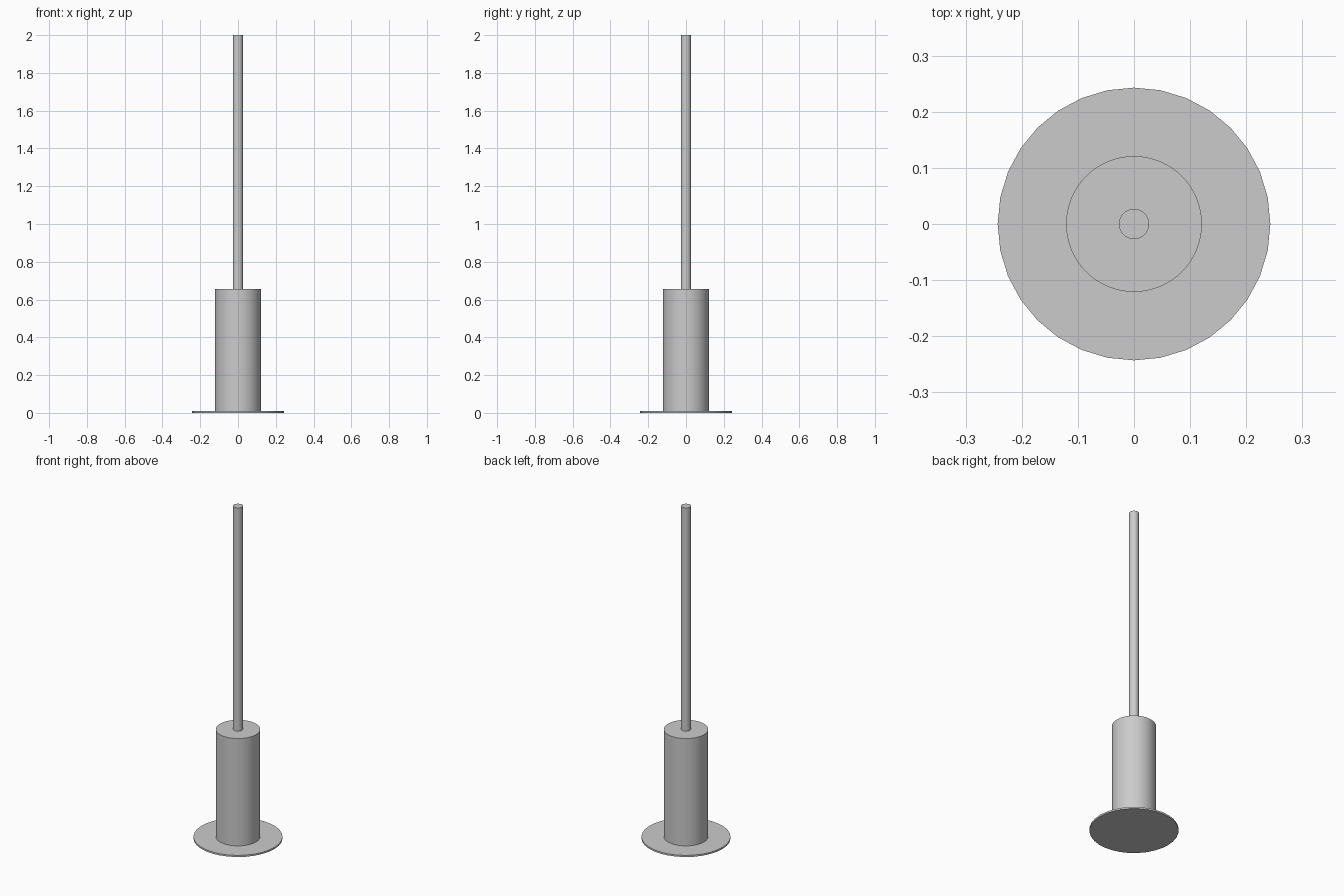
import bpy
import math

cube = bpy.data.objects.get("Cube")
if cube:
    bpy.data.objects.remove(cube, do_unlink=True)

# Single grey finish
grey = bpy.data.materials.new("plain_grey")
grey.use_nodes = True
colour = (0.6, 0.6, 0.6, 1)
grey.diffuse_color = colour
grey.node_tree.nodes["Principled BSDF"].inputs["Base Color"].default_value = colour


def cylinder(name, radius, bottom, top, sides):
    """Upright capped cylinder with smooth walls and crisp rims."""
    bpy.ops.mesh.primitive_cylinder_add(
        vertices=sides, radius=radius, depth=top - bottom,
        location=(0, 0, (bottom + top) / 2))
    obj = bpy.context.object
    obj.name = obj.data.name = name
    obj.data.materials.append(grey)
    bpy.ops.object.shade_smooth_by_angle(angle=math.radians(30))
    return obj


# Thin foot disc, thick body and slender rod
cylinder("base_disc", 0.243, 0, 0.01, 32)
cylinder("body", 0.121, 0.01, 0.656, 64)
cylinder("rod", 0.027, 0.656, 2, 32)
